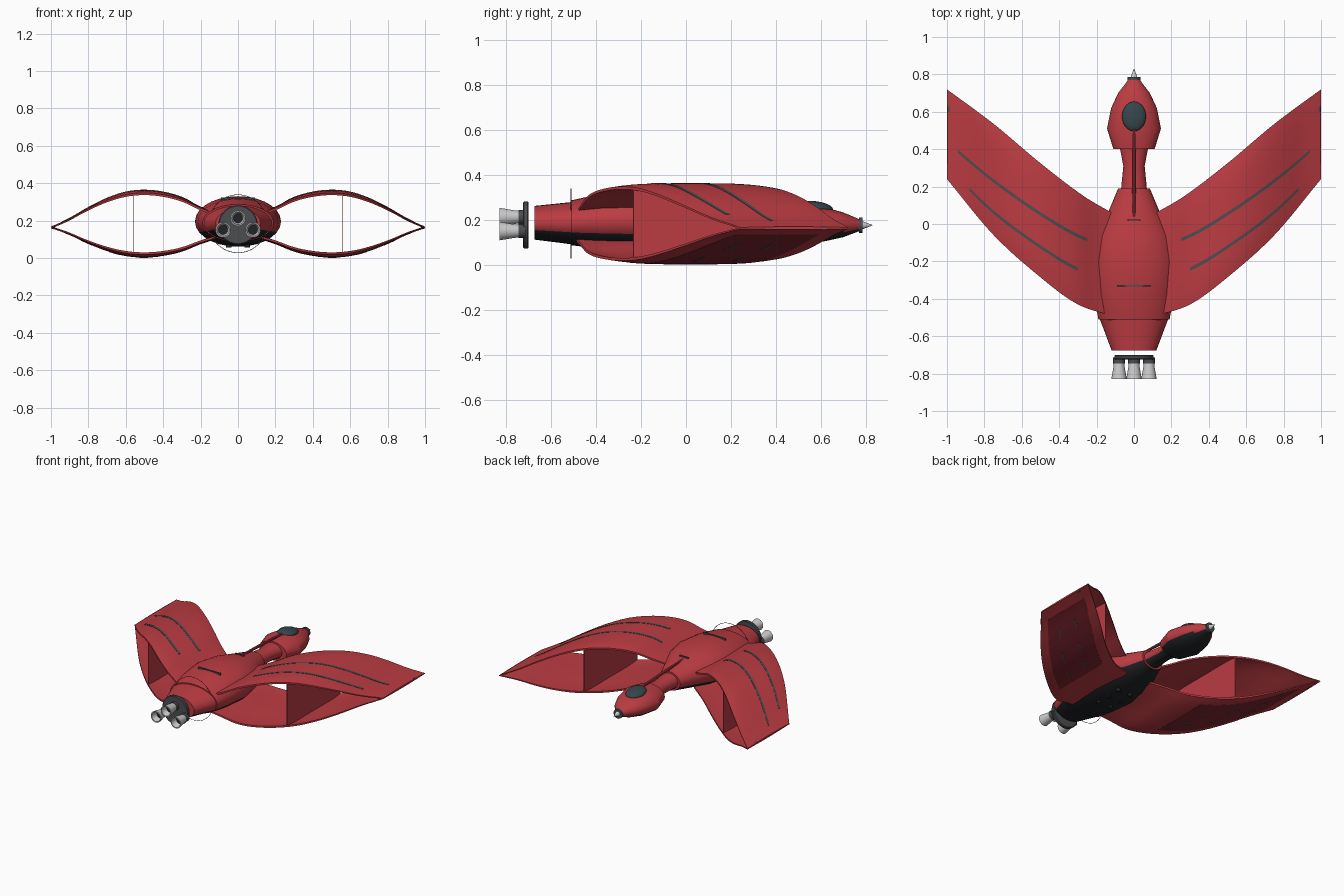
import bpy, bmesh, math
from mathutils import Vector

if "Cube" in bpy.data.objects:
    bpy.data.objects.remove(bpy.data.objects["Cube"])


def material(name, r, g, b):
    m = bpy.data.materials.new(name)
    m.diffuse_color = (r, g, b, 1)
    m.use_nodes = True
    m.node_tree.nodes["Principled BSDF"].inputs["Base Color"].default_value = m.diffuse_color
    return m


RED = material("red_paint", 0.50, 0.045, 0.055)
MAROON = material("dark_red_panel", 0.22, 0.02, 0.03)
BLACK = material("black_belly", 0.015, 0.017, 0.02)
DARK = material("dark_metal", 0.07, 0.075, 0.08)
GLASS = material("canopy_glass", 0.035, 0.06, 0.07)


def loft(name, rings, mat=None, mirror=False, angle=35, closed=False, belly=False):
    bm = bmesh.new()
    vs = [[bm.verts.new(p) for p in r] for r in rings]
    n = len(vs[0])
    for a, b in zip(vs, vs[1:] + ([vs[0]] if closed else [])):
        for i in range(n):
            bm.faces.new((a[i], a[(i + 1) % n], b[(i + 1) % n], b[i]))
    if not closed:
        bm.faces.new(vs[0])
        bm.faces.new(vs[-1])
    bmesh.ops.recalc_face_normals(bm, faces=bm.faces)
    if belly:
        for f in bm.faces:
            f.material_index = 1 if f.normal.z < -0.6 else 0
    me = bpy.data.meshes.new(name)
    bm.to_mesh(me)
    bm.free()
    ob = bpy.data.objects.new(name, me)
    bpy.context.collection.objects.link(ob)
    if mat:
        me.materials.append(mat)
    if belly:
        me.materials.append(BLACK)
    bpy.ops.object.select_all(action='DESELECT')
    ob.select_set(True)
    bpy.context.view_layer.objects.active = ob
    bpy.ops.object.shade_smooth_by_angle(angle=math.radians(angle))
    if mirror:
        ob.modifiers.new("mirror", 'MIRROR')
    return ob


def oval(y, rx, rz, z, x=0, n=24):
    return [(x + rx * math.cos(2 * math.pi * i / n), y,
             z + rz * math.sin(2 * math.pi * i / n)) for i in range(n)]


def turned(name, profile, x, z, mat=None, mirror=False, closed=False, n=24):
    """Round part along y from (y, radius) pairs."""
    return loft(name, [oval(y, r, r, z, x, n) for y, r in profile], mat, mirror, closed=closed)


def spline(pts, x):
    """Catmull-Rom style height through (x, value) points."""
    k = max(0, min(len(pts) - 2, sum(p[0] <= x for p in pts) - 1))
    (x0, a), (x1, b) = pts[k], pts[k + 1]

    def slope(i):
        p, q = pts[max(i - 1, 0)], pts[min(i + 1, len(pts) - 1)]
        return (q[1] - p[1]) / (q[0] - p[0])
    h = x1 - x0
    t = (x - x0) / h
    return ((2*t**3 - 3*t**2 + 1) * a + (t**3 - 2*t**2 + t) * h * slope(k)
            + (3*t**2 - 2*t**3) * b + (t**3 - t**2) * h * slope(k + 1))


# Wing planform edges and front arch
LEAD = [(0.1, 0.05), (0.27, 0.15), (0.5, 0.325), (0.75, 0.535), (1, 0.72)]
TRAIL = [(0.1, -0.495), (0.3, -0.43), (0.5, -0.285), (0.75, -0.06), (1, 0.24)]
ARCH = [(0.1, 0.36), (0.2, 0.56), (0.3, 0.81), (0.4, 0.95), (0.5, 1.0),
        (0.6, 0.95), (0.7, 0.785), (0.8, 0.54), (0.9, 0.25), (1, 0.02)]


def skin(side, x, f, depth=0.0):
    y = spline(LEAD, x) * (1 - f) + spline(TRAIL, x) * f
    bump = spline(ARCH, x)
    z = bump * ((0.2 if side > 0 else 0.16) - 0.015 * (2 * f - 1) ** 4) - depth
    return Vector((x, y, 0.163 + side * z))


def slab(name, side, x0, x1, fa, fb, lift, thick, mat, nx=28, nf=12):
    """Piece of the wing surface; fa and fb are chord fractions at both ends."""
    rings = []
    for i in range(nx + 1):
        t = i / nx
        x = x0 + (x1 - x0) * t
        a = fa[0] + (fa[1] - fa[0]) * t
        b = fb[0] + (fb[1] - fb[0]) * t
        fs = [a + (b - a) * j / nf for j in range(nf + 1)]
        th = thick * (1 - 0.5 * max(0, (x - 0.6) / 0.4))
        rings.append([skin(side, x, f, -lift) for f in fs]
                     + [skin(side, x, f, th * (0.6 + 1.6 * f * (1 - f)) - lift) for f in reversed(fs)])
    return loft(name, rings, mat, mirror=True)


# Upper and lower wings meeting at the tips
for side, label in ((1, "upper"), (-1, "lower")):
    slab(label + "_wing", side, 0.1, 1.0, (0, 0), (1, 1), 0, 0.02, RED, 36, 16)

# Grey stripes on the upper wing
slab("front_stripe", 1, 0.25, 0.94, (0.36, 0.55), (0.39, 0.58), 0.002, 0.006, DARK, nf=2)
slab("rear_stripe", 1, 0.30, 0.88, (0.67, 0.81), (0.70, 0.84), 0.002, 0.006, DARK, nf=2)

# Inset panel and dashes under the lower wing
slab("underwing_panel", -1, 0.42, 0.93, (0.14, 0.14), (0.86, 0.86), 0.001, 0.004, MAROON)
for f in (0.36, 0.64):
    for x in (0.48, 0.63, 0.78):
        slab("underwing_dash", -1, x, x + 0.06, (f, f), (f + 0.025, f + 0.025),
             0.0025, 0.005, DARK, 4, 2)

# Upright rib joining both wings
loft("wing_rib", [[skin(1, x, j / 16, 0.008) for j in range(17)]
                  + [skin(-1, x, j / 16, 0.008) for j in range(16, -1, -1)]
                  for x in (0.558, 0.562)], RED, mirror=True)

# Wing tip lights
turned("tip_light", [(0.60, 0.01), (0.625, 0.01)], 0.988, 0.163, DARK, mirror=True, n=12)

# Fuselage, tail cone, neck and head: y, half width, half height, centre z
HULL = {
    "tail_cone": [(-0.675, 0.12, 0.075, 0.187), (-0.50, 0.186, 0.095, 0.185)],
    "fuselage": [(-0.51, 0.19, 0.1, 0.187), (-0.38, 0.215, 0.122, 0.193), (-0.2, 0.23, 0.135, 0.195),
                 (-0.06, 0.205, 0.12, 0.195), (0.07, 0.135, 0.095, 0.192), (0.19, 0.085, 0.068, 0.19)],
    "neck": [(0.17, 0.07, 0.058, 0.19), (0.23, 0.065, 0.052, 0.19),
             (0.31, 0.057, 0.048, 0.187), (0.42, 0.078, 0.058, 0.185)],
    "head": [(0.40, 0.11, 0.068, 0.183), (0.51, 0.144, 0.085, 0.182), (0.62, 0.122, 0.075, 0.18),
             (0.70, 0.085, 0.055, 0.178), (0.745, 0.05, 0.037, 0.177), (0.775, 0.03, 0.025, 0.176)],
}
for name, stations in HULL.items():
    loft(name, [oval(y, rx, rz, z, n=28) for y, rx, rz, z in stations], RED, angle=25, belly=True)

# Spine rod above the neck
loft("spine_rod", [oval(y, r, r, z, n=10) for y, r, z in
                   ((0.04, 0.007, 0.288), (0.25, 0.011, 0.278), (0.52, 0.008, 0.266))], RED)

# Canopy dome
bpy.ops.mesh.primitive_uv_sphere_add(segments=28, ring_count=16, location=(0, 0.575, 0.255))
canopy = bpy.context.object
canopy.name = "canopy"
canopy.scale = (0.064, 0.08, 0.028)
canopy.rotation_euler.x = -0.12
canopy.data.materials.append(GLASS)
bpy.ops.object.shade_smooth()

# Nose collar and spike
turned("nose_collar", [(0.77, 0.034), (0.785, 0.034)], 0, 0.176, DARK)
turned("nose_spike", [(0.78, 0.02), (0.83, 0.001)], 0, 0.176)

# Dark seams across the back
for y, w, z in ((-0.33, 0.09, 0.314), (0.02, 0.035, 0.295)):
    bpy.ops.mesh.primitive_cube_add(size=1, location=(0, y, z))
    seam = bpy.context.object
    seam.name = "back_seam"
    seam.scale = (2 * w, 0.008, 0.02)
    seam.data.materials.append(DARK)

# Belly ports
for y in (-0.3, -0.2, -0.1):
    loft("belly_port", [[(0.05 + 0.015 * math.cos(a), y + 0.015 * math.sin(a), z)
                         for a in (i * math.pi / 6 for i in range(12))]
                        for z in (0.056, 0.09)], BLACK, mirror=True)

# Thin wire ring round the tail
bpy.ops.mesh.primitive_torus_add(major_radius=0.155, minor_radius=0.0015, major_segments=64,
                                 minor_segments=6, location=(0, -0.512, 0.183),
                                 rotation=(math.pi / 2, 0, 0))
bpy.context.object.name = "tail_ring"
bpy.context.object.data.materials.append(DARK)

# Engine plate and three hollow nozzles
turned("engine_plate", [(-0.725, 0.1), (-0.72, 0.105), (-0.705, 0.105), (-0.70, 0.1)], 0, 0.177, DARK, n=40)
BELL = [(-0.735, 0.027), (-0.77, 0.031), (-0.81, 0.038), (-0.83, 0.041),
        (-0.83, 0.034), (-0.78, 0.024), (-0.75, 0.001), (-0.735, 0.001)]
for label, x, z in (("top", 0, 0.212), ("side", 0.08, 0.15)):
    turned(label + "_nozzle_mount", [(-0.715, 0.031), (-0.745, 0.031)], x, z, DARK, x > 0)
    turned(label + "_nozzle", BELL, x, z, None, x > 0, closed=True)
    turned(label + "_nozzle_throat", [(-0.755, 0.026), (-0.785, 0.026)], x, z, BLACK, x > 0)
